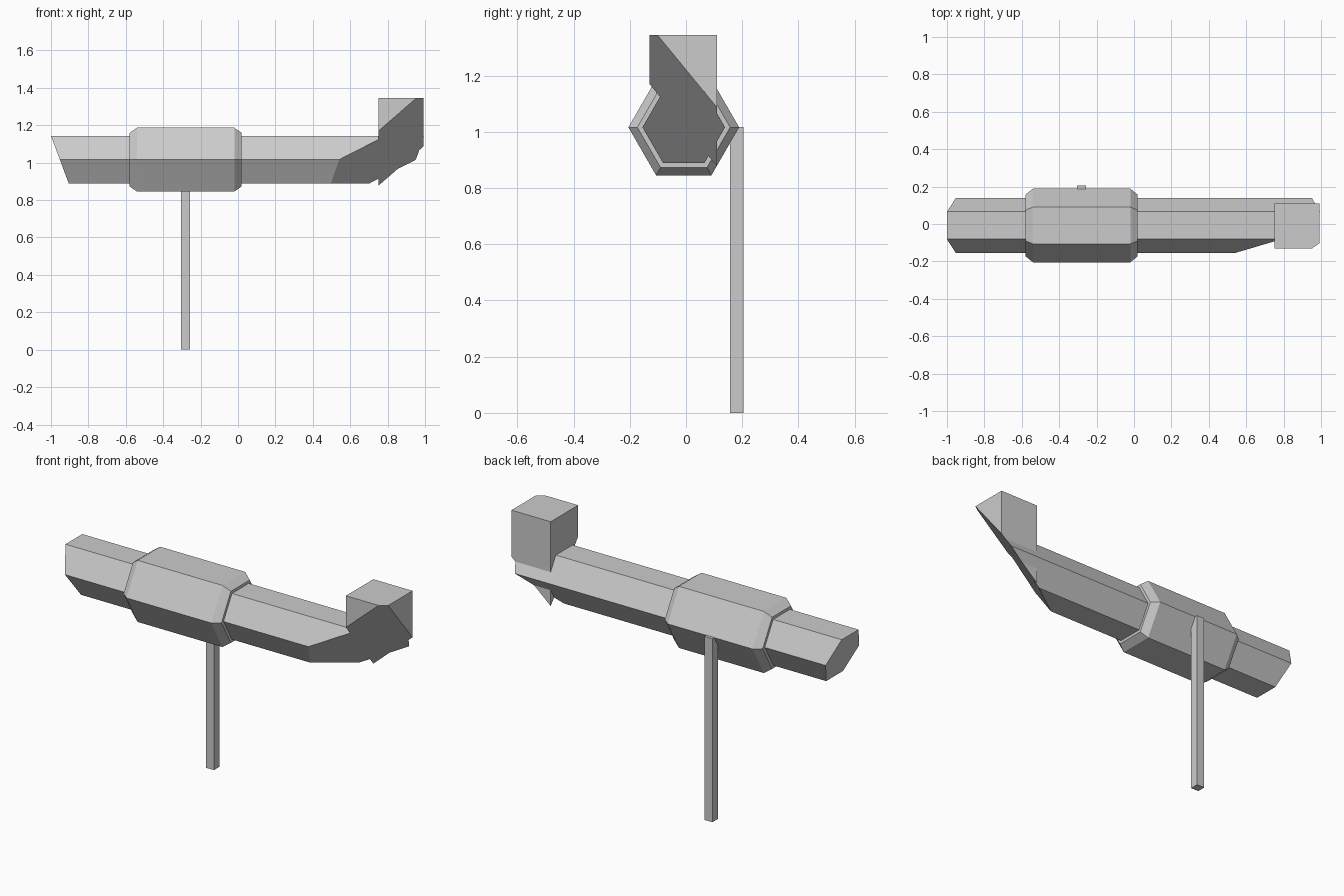
import bpy, bmesh
from math import cos, sin, pi
from mathutils import Vector

default = bpy.data.objects.get("Cube")
if default:
    bpy.data.objects.remove(default, do_unlink=True)

grey = bpy.data.materials.new("plain_grey")
grey.use_nodes = True
grey.diffuse_color = (0.6, 0.6, 0.6, 1)
grey.node_tree.nodes["Principled BSDF"].inputs["Base Color"].default_value = grey.diffuse_color

AXIS_Y, AXIS_Z = -0.008, 1.016          # centre line of the tube


def finish(bm, name):
    bmesh.ops.recalc_face_normals(bm, faces=bm.faces)
    mesh = bpy.data.meshes.new(name)
    bm.to_mesh(mesh)
    bm.free()
    mesh.materials.append(grey)
    obj = bpy.data.objects.new(name, mesh)
    bpy.context.collection.objects.link(obj)
    return obj


def hex_loft(sections):
    """Six-sided solid along x from (x, radius) sections."""
    bm = bmesh.new()
    rings = [[bm.verts.new((x, AXIS_Y + r * cos(k * pi / 3), AXIS_Z + r * sin(k * pi / 3)))
              for k in range(6)] for x, r in sections]
    for a, b in zip(rings, rings[1:]):
        for k in range(6):
            n = (k + 1) % 6
            bm.faces.new((a[k], a[n], b[n], b[k]))
    bm.faces.new(rings[0])
    bm.faces.new(rings[-1])
    return bm


def box(low, high):
    bm = bmesh.new()
    bmesh.ops.create_cube(bm, size=1)
    low, high = Vector(low), Vector(high)
    for v in bm.verts:
        v.co = (low + high) / 2 + v.co * (high - low)
    return bm


def slice_off(bm, point, normal):
    """Remove everything on the normal side and cap the cut."""
    cut = bmesh.ops.bisect_plane(bm, geom=bm.verts[:] + bm.edges[:] + bm.faces[:],
                                 plane_co=point, plane_no=normal, clear_outer=True)
    edges = [e for e in cut["geom_cut"] if isinstance(e, bmesh.types.BMEdge)]
    bmesh.ops.holes_fill(bm, edges=edges, sides=0)


# Shared slanting cut through the tube end and the block
cut_point = (0.54, -0.155, 1.016)
cut_normal = Vector((0.148, -0.207, -0.17)).normalized()

# Tube with two slanted ends
tube = hex_loft([(-1.2, 0.147), (1.2, 0.147)])
slice_off(tube, (-1, 0, 1.143), Vector((-0.254, 0, -0.095)).normalized())
slice_off(tube, cut_point, cut_normal)
finish(tube, "tube")

# Chamfered sleeve around the tube
finish(hex_loft([(-0.58, 0.165), (-0.54, 0.197), (-0.02, 0.197), (0.02, 0.165)]), "sleeve")

# Block on the end of the tube
block = box((0.752, -0.13, 0.7), (0.992, 0.11, 1.345))
slice_off(block, cut_point, cut_normal)
finish(block, "end_block")

# Thin post behind the sleeve
finish(box((-0.305, 0.157, 0), (-0.257, 0.205, 1.017)), "post")
